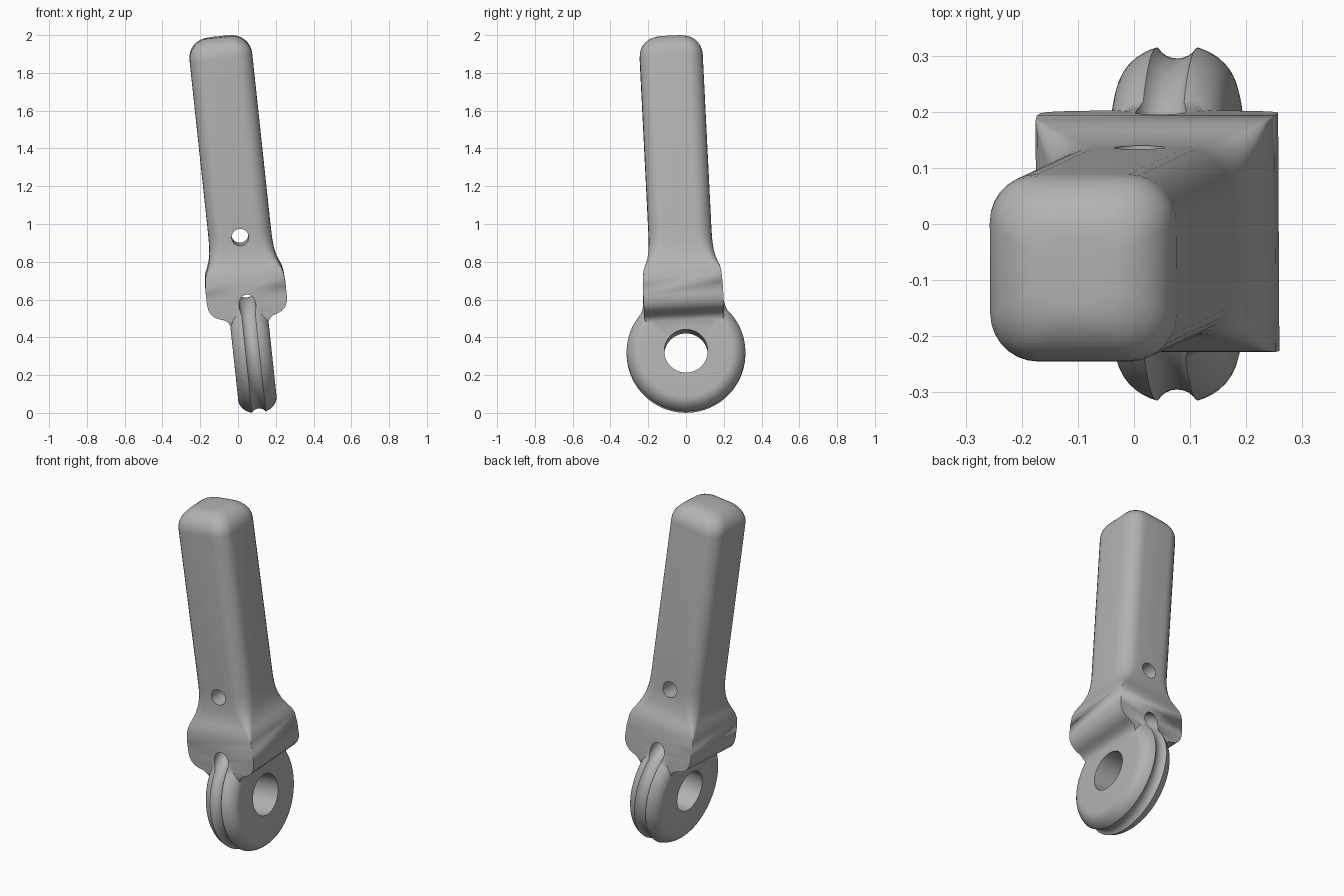
import bpy, bmesh
from math import sin, cos, pi
from mathutils import Vector, Matrix

if "Cube" in bpy.data.objects:
    bpy.data.objects.remove(bpy.data.objects["Cube"])

grey = bpy.data.materials.new("plain grey")
grey.use_nodes = True
grey.diffuse_color = (0.45, 0.45, 0.45, 1)
grey.node_tree.nodes["Principled BSDF"].inputs["Base Color"].default_value = (0.45, 0.45, 0.45, 1)

# Leaning frame, with its origin at the middle of the eye
up = Vector((-0.107, -0.05, 1)).normalized()
back = up.cross(Vector((1, 0, 0.107))).normalized()
side = back.cross(up)
frame = Matrix((side, back, up)).transposed().to_4x4()
frame.translation = (0.077, 0, 0.317)


def finish(name, bm):
    bmesh.ops.remove_doubles(bm, verts=bm.verts, dist=0.00005)
    bmesh.ops.recalc_face_normals(bm, faces=bm.faces)
    mesh = bpy.data.meshes.new(name)
    bm.to_mesh(mesh)
    bm.free()
    mesh.materials.append(grey)
    ob = bpy.data.objects.new(name, mesh)
    bpy.context.collection.objects.link(ob)
    ob.matrix_world = frame
    return ob


def skin(bm, rings, closed):
    """Join neighbouring rings of points with quads."""
    rows = [[bm.verts.new(p) for p in ring] for ring in rings]
    n = len(rows[0])
    pairs = list(zip(rows, rows[1:])) + ([(rows[-1], rows[0])] if closed else [])
    for a, b in pairs:
        for i in range(n):
            j = (i + 1) % n
            bm.faces.new((a[i], a[j], b[j], b[i]))
    if not closed:
        bm.faces.new(rows[0])
        bm.faces.new(rows[-1])


def rounded_rect(z, hx, hy, r, steps=7):
    ring = []
    for k, (sx, sy) in enumerate(((1, 1), (-1, 1), (-1, -1), (1, -1))):
        for i in range(steps + 1):
            a = (k + i / steps) * pi / 2
            ring.append((sx * (hx - r) + r * cos(a), sy * (hy - r) + r * sin(a), z))
    return ring


def loft(name, sections):
    bm = bmesh.new()
    skin(bm, [rounded_rect(*s) for s in sections], False)
    return finish(name, bm)


def revolve(name, section, steps=96):
    """Turn a closed (x, radius) section about the x axis."""
    bm = bmesh.new()
    turns = [2 * pi * k / steps for k in range(steps)]
    skin(bm, [[(x, r * cos(a), r * sin(a)) for x, r in section] for a in turns], True)
    return finish(name, bm)


def combine(target, tool, operation):
    mod = target.modifiers.new(operation, 'BOOLEAN')
    mod.operation, mod.solver, mod.object = operation, 'EXACT', tool
    bpy.context.view_layer.objects.active = target
    bpy.ops.object.modifier_apply(modifier=mod.name)
    bpy.data.objects.remove(tool)


# Handle: neck, square-ended shoulder, rounded grip and domed top
grip, corner, dome, top = 0.167, 0.085, 0.11, 1.686
sections = [(0.13, 0.095, 0.19, 0), (0.165, 0.101, 0.205, 0), (0.185, 0.112, 0.212, 0),
            (0.198, 0.13, 0.212, 0), (0.206, 0.155, 0.212, 0), (0.217, 0.178, 0.212, 0),
            (0.235, 0.197, 0.212, 0), (0.26, 0.209, 0.212, 0), (0.29, 0.213, 0.212, 0),
            (0.35, 0.213, 0.211, 0), (0.41, 0.209, 0.207, 0.003), (0.44, 0.203, 0.201, 0.015),
            (0.47, 0.191, 0.189, 0.03), (0.5, 0.18, 0.179, 0.045), (0.54, 0.172, 0.172, 0.062),
            (0.59, 0.168, 0.168, 0.078), (0.65, grip, grip, corner)]
for i in range(9):
    a = i / 8 * pi / 2
    inset = dome * (1 - cos(a))
    sections.append((top - dome + dome * sin(a), grip - inset, grip - inset, corner - 0.4 * inset))
lever = loft("lever_handle", sections)

# Flared root where the eye rim meets the shoulder
root = loft("rim_root", [(0.15, 0.08, 0.262, 0.07), (0.18, 0.086, 0.25, 0.075),
                         (0.205, 0.094, 0.235, 0.08), (0.235, 0.108, 0.222, 0.08),
                         (0.27, 0.13, 0.2115, 0.08), (0.3, 0.13, 0.2, 0.08)])

# Eye: thick ring with a fully rounded rim
rim = [(0.102 * cos(i * pi / 20), 0.24 + 0.08 * sin(i * pi / 20)) for i in range(21)]
eye = revolve("eye_ring", rim + [(-0.102, 0.115), (0.102, 0.115)])

# Rope groove round the rim, running on through the shoulder
groove = revolve("groove_cutter", [(0.045 * cos(i * pi / 12), 0.34 + 0.045 * sin(i * pi / 12))
                                   for i in range(24)])

# Cross hole low in the grip
bm = bmesh.new()
bmesh.ops.create_cone(bm, cap_ends=True, segments=40, radius1=0.045, radius2=0.045, depth=1,
                      matrix=Matrix.Translation((0, 0, 0.625)) @ Matrix.Rotation(pi / 2, 4, 'X'))
hole = finish("hole_cutter", bm)

combine(lever, root, 'UNION')
combine(lever, eye, 'UNION')
combine(lever, groove, 'DIFFERENCE')
combine(lever, hole, 'DIFFERENCE')

bpy.ops.object.select_all(action='DESELECT')
lever.select_set(True)
bpy.context.view_layer.objects.active = lever
bpy.ops.object.shade_smooth_by_angle(angle=0.6)
